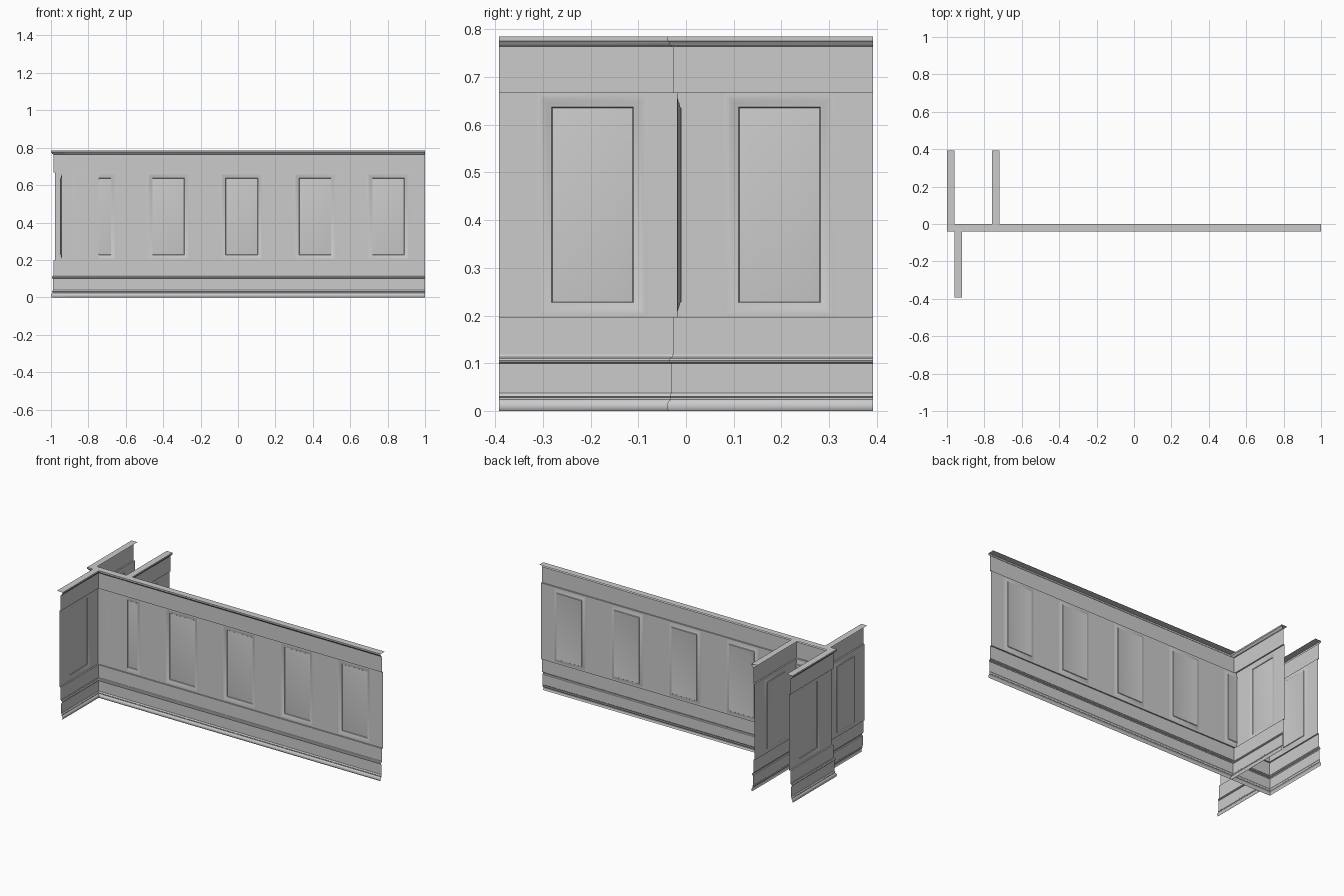
import bpy, bmesh
from mathutils import Vector

if "Cube" in bpy.data.objects:
    bpy.data.objects.remove(bpy.data.objects["Cube"])

TILE = 0.392           # length of one wainscot bay
FIELD = 0.018          # depth of the panel field
Z0, Z1 = 0.197, 0.667  # field bottom and top

# moulding profiles: (distance out from wall, height)
BASE = [(0.036, 0), (0.039, 0.004), (0.040, 0.010), (0.039, 0.016),
        (0.036, 0.021), (0.032, 0.024), (0.032, 0.028), (0.034, 0.030),
        (0.033, 0.035), (0.030, 0.038), (0.030, 0.100), (0.034, 0.102),
        (0.036, 0.106), (0.035, 0.110), (0.030, 0.113), (0.028, 0.118),
        (0.026, 0.119), (0.026, Z0), (FIELD, Z0)]
RAIL = [(FIELD, Z1), (0.026, Z1), (0.026, 0.764), (0.030, 0.765),
        (0.034, 0.768), (0.036, 0.773), (0.040, 0.776), (0.040, 0.785),
        (0, 0.785)]
# raised panel: (inset from the panel edge, depth)
PANEL = [(0, FIELD), (0.006, 0.0185), (0.014, 0.017), (0.022, 0.014),
         (0.030, 0.012), (0.032, 0.009), (0.055, 0.013)]
HALF_W = 0.116


def offset_path(path, d):
    """Offset the wall line to its right by d, with mitred corners."""
    pts = [Vector(p) for p in path]
    dirs = [(b - a).normalized() for a, b in zip(pts, pts[1:])]
    nrm = [Vector((t.y, -t.x)) for t in dirs]
    out = []
    for i, p in enumerate(pts):
        n = nrm[max(i - 1, 0)].copy()
        if 0 < i < len(pts) - 1:
            n += nrm[i]
        out.append(p + n * d)
    return out


def finish(bm, name):
    me = bpy.data.meshes.new(name)
    bm.to_mesh(me)
    bm.free()
    ob = bpy.data.objects.new(name, me)
    bpy.context.collection.objects.link(ob)
    bpy.context.view_layer.objects.active = ob
    ob.select_set(True)
    bpy.ops.object.shade_smooth_by_angle(angle=0.6)
    ob.select_set(False)


def moulding(name, path, profile):
    bm = bmesh.new()
    rows = [[bm.verts.new((p.x, p.y, z)) for p in offset_path(path, d)]
            for d, z in profile]
    for a, b in zip(rows, rows[1:]):
        for i in range(len(a) - 1):
            bm.faces.new((a[i], a[i + 1], b[i + 1], b[i]))
    finish(bm, name)


def field(name, path, bays):
    """Flat field with a raised panel centred in each bay."""
    bm = bmesh.new()
    edge = offset_path(path, FIELD)
    for i, n in enumerate(bays):
        start, end = Vector(path[i]), Vector(path[i + 1])
        t = (end - start).normalized()
        out = Vector((t.y, -t.x))

        def rect(s0, s1, z0, z1, d):
            res = []
            for s, z in ((s0, z0), (s1, z0), (s1, z1), (s0, z1)):
                p = start + t * s + out * d
                res.append(bm.verts.new((p.x, p.y, z)))
            return res

        pos = (edge[i] - start).dot(t)
        for k in range(n):
            c = (k + 0.5) * TILE
            bm.faces.new(rect(pos, c - HALF_W, Z0, Z1, FIELD))
            rings = [rect(c - HALF_W + w, c + HALF_W - w, Z0 + w, Z1 - w, d)
                     for w, d in PANEL]
            for a, b in zip(rings, rings[1:]):
                for j in range(4):
                    m = (j + 1) % 4
                    bm.faces.new((a[j], a[m], b[m], b[j]))
            bm.faces.new(rings[-1])
            pos = c + HALF_W
        bm.faces.new(rect(pos, (edge[i + 1] - start).dot(t), Z0, Z1, FIELD))
    finish(bm, name)


def wainscot(name, path, bays):
    moulding(name + "_baseboard", path, BASE)
    field(name + "_panels", path, bays)
    moulding(name + "_top_rail", path, RAIL)


# long wall with its inside corner return at the front
wainscot("wall", [(-0.96, -TILE), (-0.96, 0), (1, 0)], [1, 5])
# pillar wrap with two returns running to the back
wainscot("pillar", [(-0.96, TILE), (-0.96, 0), (-0.76, 0), (-0.76, TILE)], [1, 0, 1])
